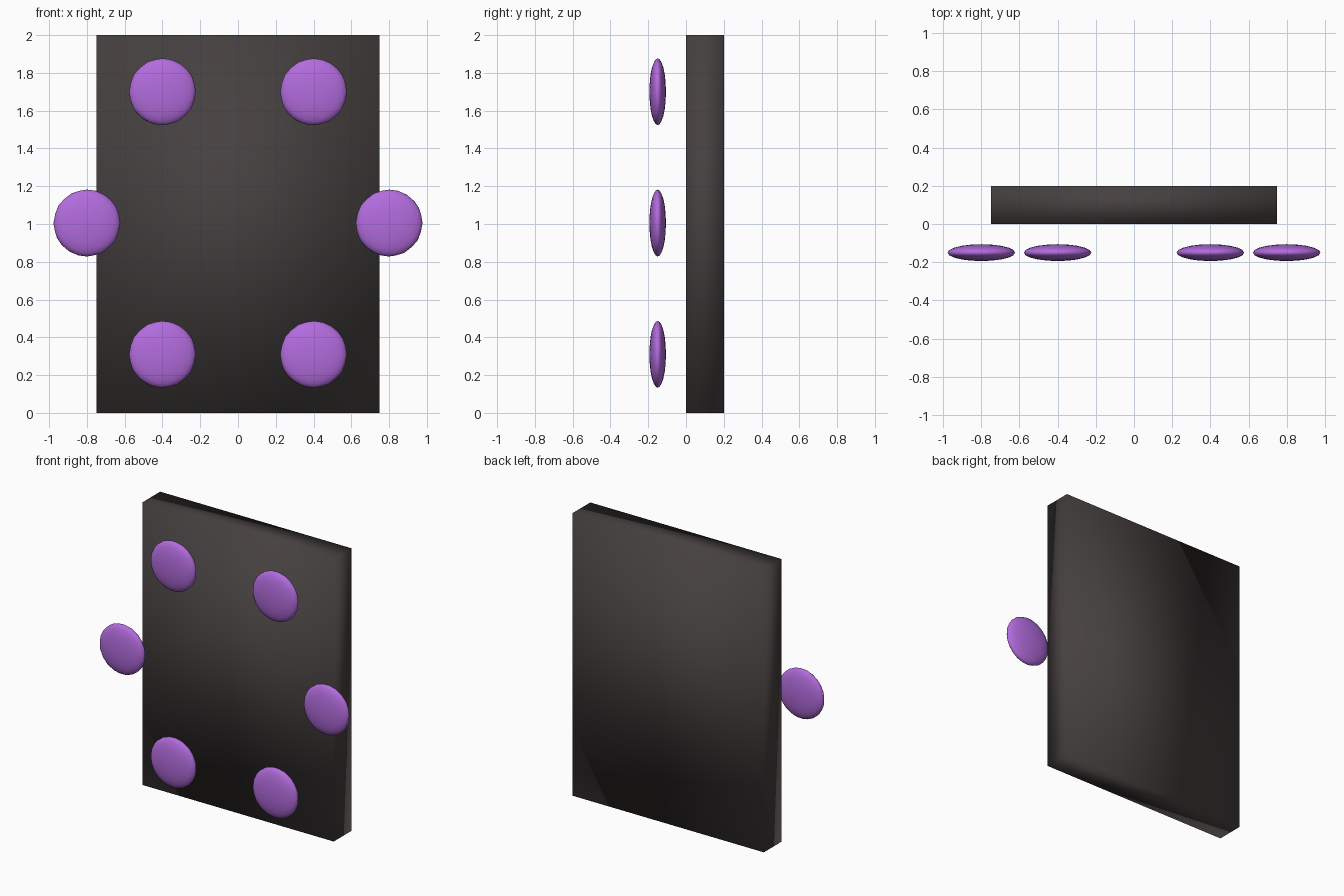
import bpy

if "Cube" in bpy.data.objects:
    bpy.data.objects.remove(bpy.data.objects["Cube"])


def material(name, color):
    m = bpy.data.materials.new(name)
    m.diffuse_color = (*color, 1)
    m.use_nodes = True
    m.node_tree.nodes["Principled BSDF"].inputs["Base Color"].default_value = m.diffuse_color
    return m


charcoal = material("charcoal", (0.06, 0.052, 0.05))
purple = material("purple", (0.45, 0.15, 0.73))


def finish(name, mat):
    ob = bpy.context.object
    ob.name = name
    ob.data.materials.append(mat)
    bpy.ops.object.transform_apply(location=False, rotation=False, scale=True)
    bpy.ops.object.shade_smooth()
    return ob


# Upright slab, softly shaded across its corners
bpy.ops.mesh.primitive_cube_add(size=1, location=(0, 0.1, 1))
bpy.context.object.scale = (1.5, 0.2, 2)
finish("slab", charcoal)

# Flattened discs floating in front, mirrored left and right
for row, x, z in (("top", 0.4, 1.70), ("middle", 0.8, 1.005), ("bottom", 0.4, 0.31)):
    for side, s in (("left", -1), ("right", 1)):
        bpy.ops.mesh.primitive_ico_sphere_add(subdivisions=3, radius=1,
                                              location=(s * x, -0.15, z))
        bpy.context.object.scale = (0.177, 0.044, 0.177)
        finish(f"{row}_{side}_disc", purple)
